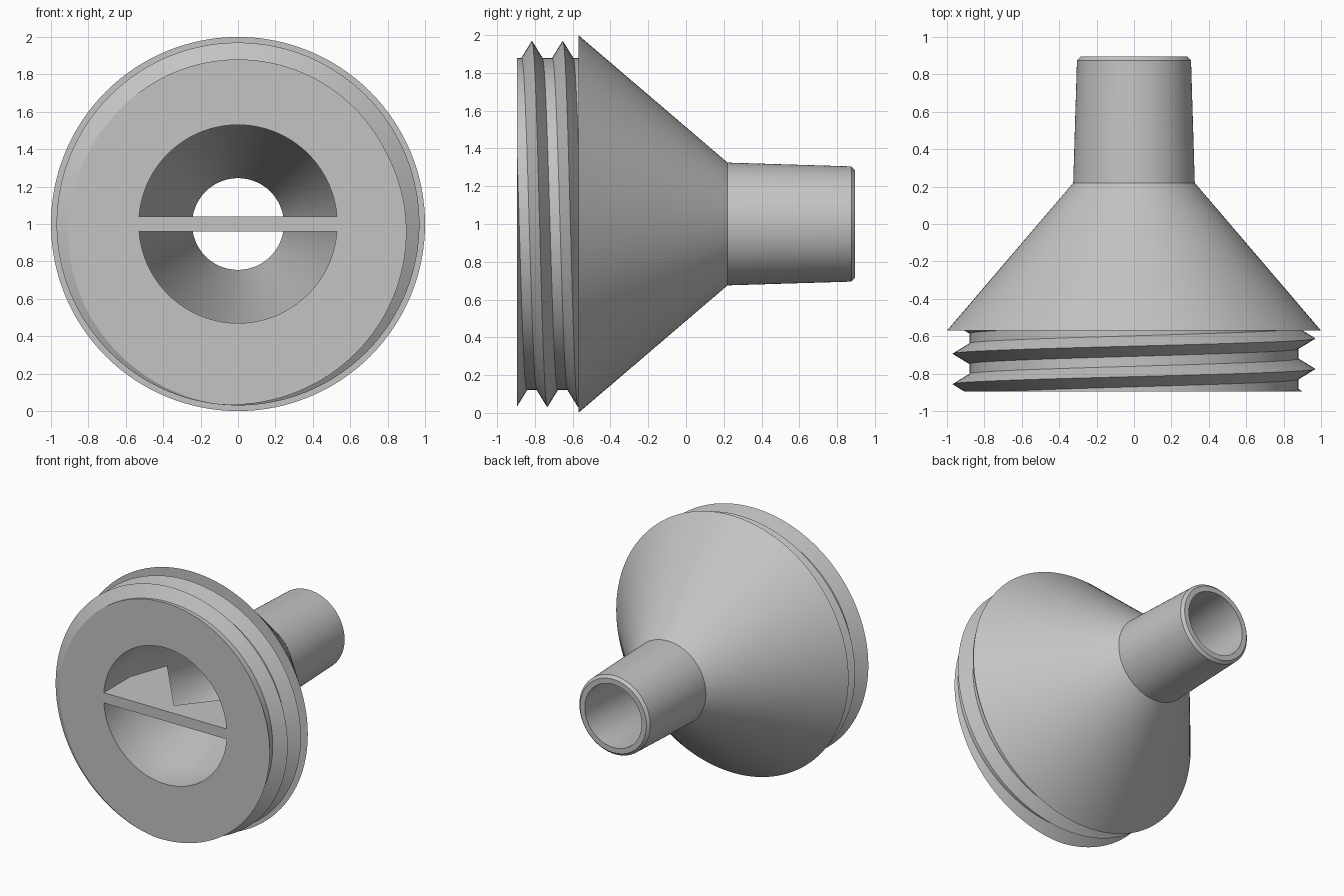
import bpy, bmesh, math

cube = bpy.data.objects.get("Cube")
if cube:
    bpy.data.objects.remove(cube, do_unlink=True)

grey = bpy.data.materials.new("plain grey")
grey.use_nodes = True
grey.diffuse_color = (0.55, 0.55, 0.55, 1)
grey.node_tree.nodes["Principled BSDF"].inputs["Base Color"].default_value = grey.diffuse_color

FRONT, FLANGE, NECK, BACK = -0.895, -0.57, 0.22, 0.895
CORE, DEPTH, HALF, PITCH = 0.88, 0.09, 0.055, 0.163
SEGMENTS = 128


def finish(bm, name):
    bmesh.ops.remove_doubles(bm, verts=bm.verts, dist=0.0002)
    bmesh.ops.recalc_face_normals(bm, faces=bm.faces)
    mesh = bpy.data.meshes.new(name)
    bm.to_mesh(mesh)
    bm.free()
    mesh.materials.append(grey)
    obj = bpy.data.objects.new(name, mesh)
    bpy.context.collection.objects.link(obj)
    bpy.ops.object.select_all(action='DESELECT')
    obj.select_set(True)
    bpy.context.view_layer.objects.active = obj
    bpy.ops.object.shade_smooth_by_angle(angle=math.radians(30))
    return obj


def thread_profile(turn):
    """Helical ridges at one angle, trimmed to the threaded collar."""
    crests = [-0.612 + PITCH * (k - turn) for k in (-2, -1, 0, 1)]
    heights = [FRONT] + [c + d for c in crests for d in (-HALF, 0, HALF)] + [FLANGE]
    points = []
    for y in heights:
        y = min(max(y, FRONT), FLANGE)
        ridge = max(max(0, 1 - abs(y - c) / HALF) for c in crests)
        points.append((CORE + DEPTH * ridge, y))
    return points


# Hollow body: threaded collar, flange, cone, tapered tube and inner funnel
outside = [(1.0, FLANGE), (0.325, NECK), (0.305, 0.875), (0.285, BACK)]
inside = [(0.245, BACK), (0.245, NECK), (0.53, FLANGE), (0.53, FRONT)]
bm = bmesh.new()
rows = []
for i in range(SEGMENTS + 1):
    turn = i / SEGMENTS
    a = turn * math.tau
    rows.append([bm.verts.new((r * math.cos(a), y, 1 + r * math.sin(a)))
                 for r, y in thread_profile(turn) + outside + inside])
for p, q in zip(rows, rows[1:]):
    n = len(p)
    for j in range(n):
        k = (j + 1) % n
        bm.faces.new((p[j], p[k], q[k], q[j]))
finish(bm, "threaded_funnel_body")

# Flat divider across the mouth, with a V notch cut from behind
half_outline = [(0.53, FRONT), (0.53, FLANGE), (0.42, -0.27)]
outline = half_outline + [(0, -0.786)] + [(-x, y) for x, y in reversed(half_outline)]
bm = bmesh.new()
face = bm.faces.new([bm.verts.new((x, y, 0.96)) for x, y in outline])
extruded = bmesh.ops.extrude_face_region(bm, geom=[face])["geom"]
bmesh.ops.translate(bm, vec=(0, 0, 0.08),
                    verts=[v for v in extruded if isinstance(v, bmesh.types.BMVert)])
finish(bm, "mouth_divider")
